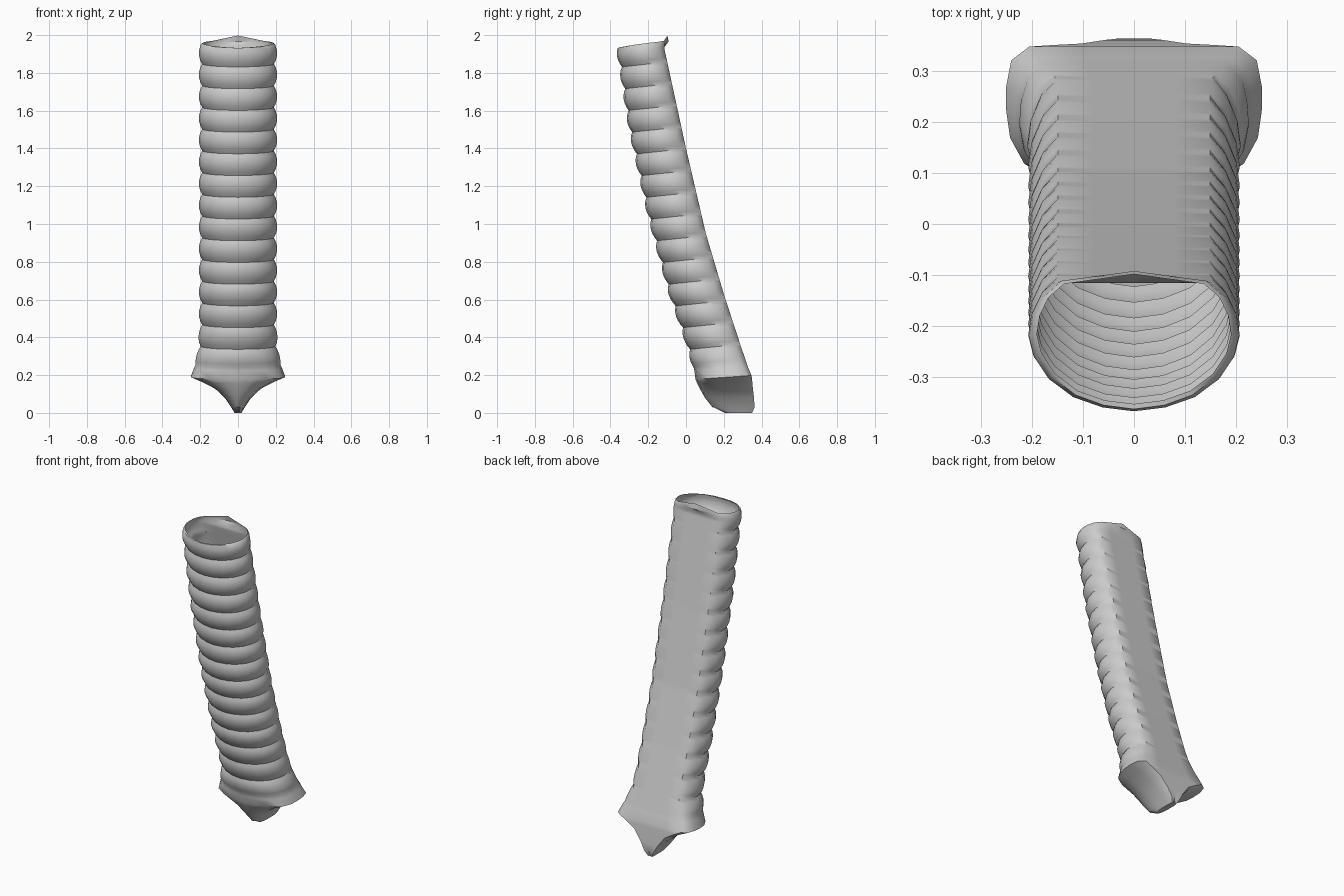
import bpy, bmesh, math

if "Cube" in bpy.data.objects:
    bpy.data.objects.remove(bpy.data.objects["Cube"])

# Half cross-section: (share of half width, share of depth from back to front)
UPPER = [(0, 0), (.38, 0), (.72, 0), (.88, .11), (.97, .26), (1, .42), (.95, .58),
         (.81, .75), (.58, .89), (.3, .97), (0, 1)]
LOWER = [(0, 0), (.42, 0), (.82, 0), (.96, .09), (1, .26), (1, .42), (.97, .6),
         (.86, .77), (.62, .9), (.32, .97), (0, 1)]
# Tilted outline of the tube: (height, value)
BACK = [(.19, .345), (.4, .275), (.63, .2), (.95, .105), (1.4, 0), (1.93, -.115)]
FRONT = [(.2, .045), (.38, -.008), (.65, -.1), (1.05, -.207), (1.5, -.305), (1.92, -.37)]
WIDTH = [(.2, .255), (.25, .232), (.3, .22), (.42, .207), (1.93, .207)]


def lerp_table(table, z):
    if z <= table[0][0]:
        return table[0][1]
    for (z0, v0), (z1, v1) in zip(table, table[1:]):
        if z <= z1:
            return v0 + (v1 - v0) * (z - z0) / (z1 - z0)
    return table[-1][1]


def mirror_loop(half):
    return half + [(-x, y, z) for x, y, z in reversed(half[1:-1])]


def tube_section(s, groove):
    """One section of the tilted tube; groove pulls in all but the flat back."""
    blend = min(1, max(0, (s - .2) / .15))
    half = []
    for i, (u, l) in enumerate(zip(UPPER, LOWER)):
        px = l[0] + (u[0] - l[0]) * blend
        f = l[1] + (u[1] - l[1]) * blend
        z = s + .1 * (.5 - f) * .27
        yb, yf = lerp_table(BACK, z), lerp_table(FRONT, z)
        g = groove * (0 if i < 3 else .7 if i == 3 else 1)
        x = px * (lerp_table(WIDTH, s) - g)
        half.append((x, yb + (yf + g - yb) * f, z))
    return mirror_loop(half)


def base_section(z, width, yb, yf):
    return mirror_loop([(px * width, yb + (yf - yb) * f, z + .02 * (.5 - f) * (z > .1))
                        for px, f in LOWER])


def rim_section(width, yb, yf, lift, peak):
    half = []
    for px, f in UPPER:
        hump = max(0, 1 - px / .75) * (1 if f < .5 else 0)
        z = 1.932 + lift * (1 - f) ** .7 + peak * hump
        half.append((px * width, yb + (yf - yb) * f + .02 * hump, z))
    return mirror_loop(half)


# Forked wedge at the foot, from the lower tip upwards
loops = [base_section(.004, .018, .35, .2), base_section(.03, .036, .363, .14),
         base_section(.08, .07, .36, .1), base_section(.13, .125, .353, .078),
         base_section(.165, .195, .35, .06), base_section(.188, .25, .347, .05)]
# Ringed wall with a smooth flat back
STEPS = 6
for k in range(15 * STEPS - 1):
    wave = abs(math.sin(math.pi * k / STEPS)) ** .8
    loops.append(tube_section(.235 + .115 * k / STEPS, .017 * (1 - wave) if k else .006))
# Flared lip at the open top
loops.append(rim_section(.197, -.112, -.362, .026, .008))
loops.append(rim_section(.19, -.118, -.352, .036, .03))

bm = bmesh.new()
rows = [[bm.verts.new(p) for p in loop] for loop in loops]
n = len(rows[0])
for a, b in zip(rows, rows[1:]):
    for i in range(n):
        j = (i + 1) % n
        bm.faces.new((a[i], a[j], b[j], b[i]))
bm.faces.new(rows[0])
bmesh.ops.recalc_face_normals(bm, faces=bm.faces)
# Small notch between the two tips
for row in rows[:1]:
    for v in row:
        if abs(v.co.x) < .001:
            v.co.z += .02
        else:
            v.co.z = 0
mesh = bpy.data.meshes.new("ringed_tube")
bm.to_mesh(mesh)
bm.free()
tube = bpy.data.objects.new("ringed_tube", mesh)
bpy.context.collection.objects.link(tube)
bpy.context.view_layer.objects.active = tube
tube.select_set(True)
bpy.ops.object.shade_smooth_by_angle(angle=math.radians(45))
